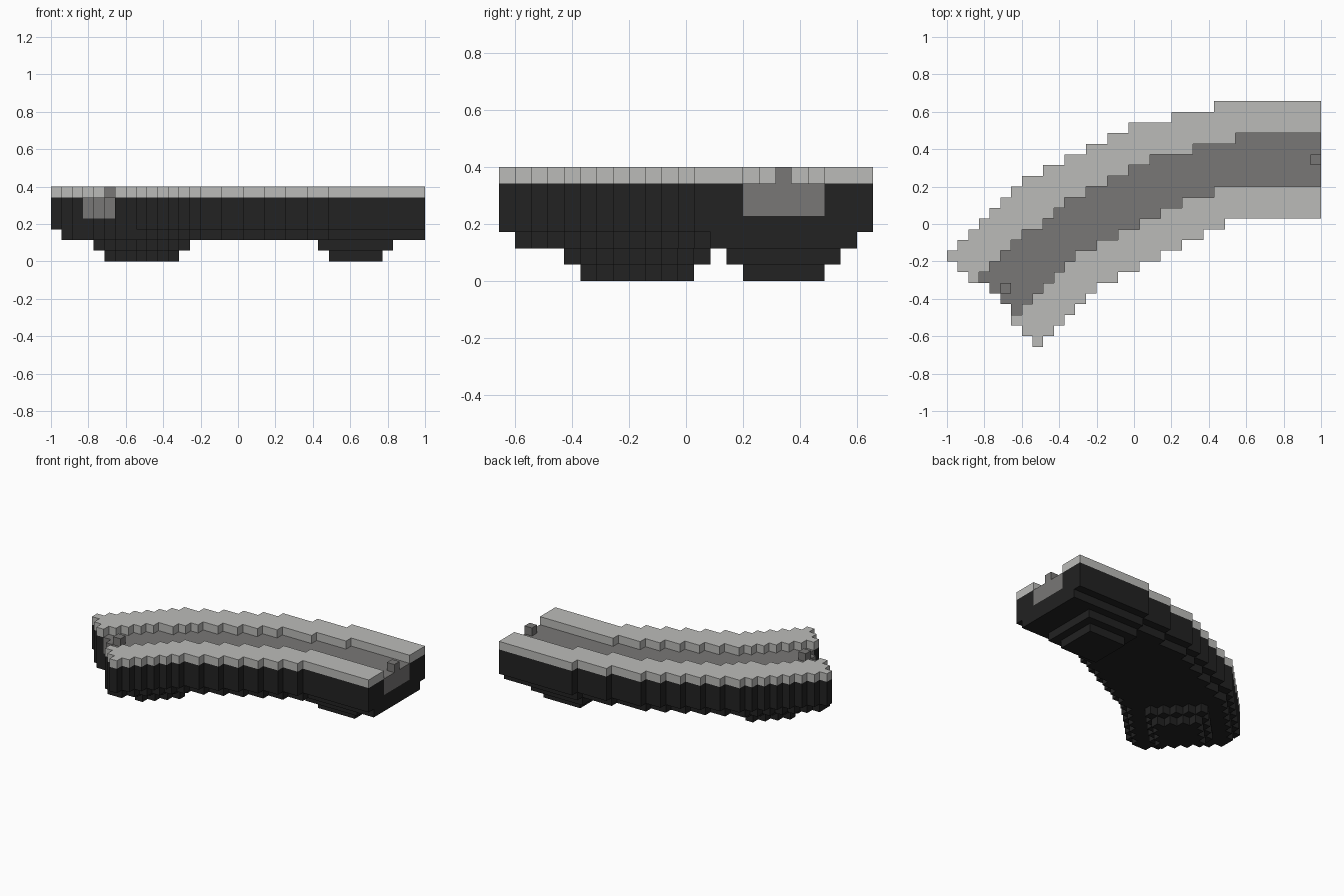
import bpy
import bmesh

if "Cube" in bpy.data.objects:
    bpy.data.objects.remove(bpy.data.objects["Cube"], do_unlink=True)

COLS, ROWS = 35, 23
UNIT = 2 / COLS


def material(name, color):
    m = bpy.data.materials.new(name)
    m.use_nodes = True
    m.diffuse_color = (*color, 1)
    m.node_tree.nodes["Principled BSDF"].inputs["Base Color"].default_value = (*color, 1)
    return m


BLACK = material("black", (0.016, 0.016, 0.016))
GREY = material("mid grey", (0.19, 0.185, 0.18))
LIGHT = material("light grey", (0.50, 0.50, 0.485))


def stairs(start, runs):
    """Expand run lengths into heights that climb one step per run."""
    return [start + n for n, run in enumerate(runs) for _ in range(run)]


def between(low, high, first=0):
    """Cells lying between two stepped edges."""
    return {(first + n, j) for n, (a, b) in enumerate(zip(low, high)) for j in range(a, b)}


def slab(name, cells, bottom, top, mat):
    """Extrude a set of grid cells into a stepped slab with merged flat faces."""
    bm = bmesh.new()
    corners = {}

    def corner(i, j):
        if (i, j) not in corners:
            corners[i, j] = bm.verts.new(((i - COLS / 2) * UNIT, (j - ROWS / 2) * UNIT, bottom * UNIT))
        return corners[i, j]

    for i, j in sorted(cells):
        bm.faces.new([corner(i, j), corner(i + 1, j), corner(i + 1, j + 1), corner(i, j + 1)])
    raised = bmesh.ops.extrude_face_region(bm, geom=bm.faces[:], use_keep_orig=True)["geom"]
    for v in raised:
        if isinstance(v, bmesh.types.BMVert):
            v.co.z = top * UNIT
    bmesh.ops.recalc_face_normals(bm, faces=bm.faces[:])
    bmesh.ops.dissolve_limit(bm, angle_limit=0.01, verts=bm.verts[:], edges=bm.edges[:])
    mesh = bpy.data.meshes.new(name)
    bm.to_mesh(mesh)
    bm.free()
    mesh.materials.append(mat)
    obj = bpy.data.objects.new(name, mesh)
    bpy.context.collection.objects.link(obj)
    return obj


# Curved footprint: straight at the right end, cut diagonally at the left end
outer_high = stairs(9, [1] * 7 + [2] * 5 + [4, 4, 10])
outer_low = [8 - i for i in range(8)] + stairs(0, [1] * 6 + [2] * 6 + [9])
footprint = between(outer_low, outer_high) - {(3, 5), (4, 4), (5, 3)}

# Channel running along the middle
inner_high = stairs(7, [1] * 4 + [2, 1, 1] + [2] * 4 + [4, 4, 8])
inner_low = [6, 5, 4] + stairs(3, [1] * 6 + [2] * 5 + [3, 10])
channel = between(inner_low, inner_high, first=3)
rails = footprint - channel


# Underside step, inset along the sides but open at both ends
def inside(i, j):
    return (i, j) in footprint or i >= COLS or (i + j < 9 and i < 12)


underside = {(i, j) for i, j in footprint
             if all(inside(i + a, j + b) for a, b in ((1, 0), (-1, 0), (0, 1), (0, -1)))}


def square_pad(r):
    return {(i, j) for i in range(28 - r, 29 + r) for j in range(17 - r, 18 + r)}


def diamond_pad(r):
    return {(8 + a, 8 + b) for a in range(-r, r + 1) for b in range(-r, r + 1)
            if abs(a) + abs(b) <= r}


# Black body
slab("body_base", footprint, 3, 4, BLACK)
slab("body_sides", rails, 4, 6, BLACK)
slab("underside_step", underside, 2, 3, BLACK)

# Stepped feet at each end
slab("right_foot_upper", square_pad(3), 1, 2, BLACK)
slab("right_foot_lower", square_pad(2), 0, 1, BLACK)
slab("diagonal_foot_upper", diamond_pad(4), 1, 2, BLACK)
slab("diagonal_foot_lower", diamond_pad(3), 0, 1, BLACK)

# Grey channel bed with a stud at each end, and light rims beside it
slab("channel_bed", channel, 4, 6, GREY)
slab("right_stud", {(34, 17)}, 6, 7, GREY)
slab("diagonal_stud", {(5, 5)}, 6, 7, GREY)
slab("side_rims", rails, 6, 7, LIGHT)
